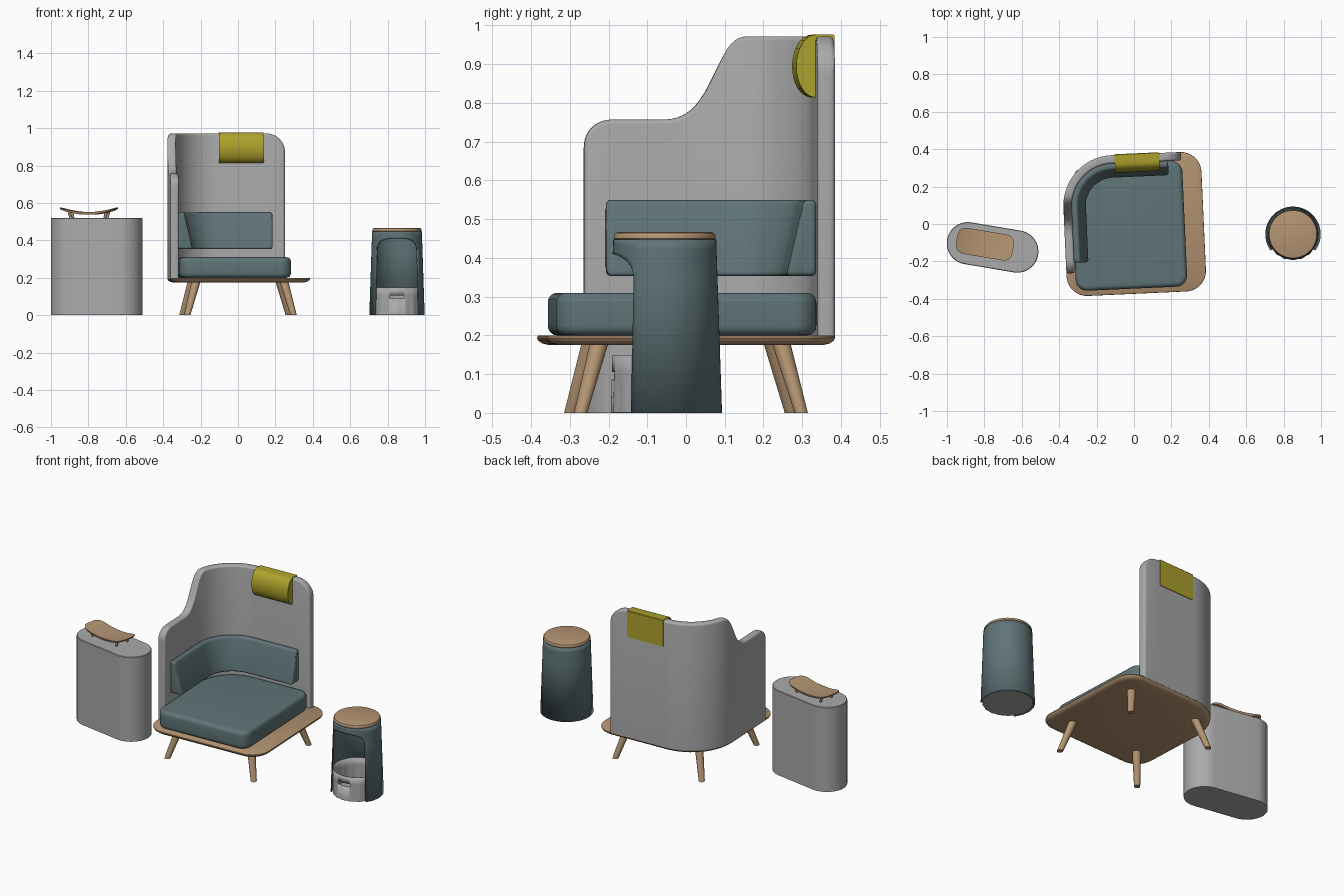
import bpy, bmesh, math
from math import sin, cos, pi, sqrt, radians
from mathutils import Matrix, Vector

if "Cube" in bpy.data.objects:
    bpy.data.objects.remove(bpy.data.objects["Cube"])


def material(name, rgb):
    m = bpy.data.materials.new(name)
    m.diffuse_color = (*rgb, 1)
    m.use_nodes = True
    m.node_tree.nodes["Principled BSDF"].inputs["Base Color"].default_value = m.diffuse_color
    return m


GREY = material("grey felt", (0.40, 0.40, 0.40))
TEAL = material("teal fabric", (0.115, 0.175, 0.185))
WOOD = material("oak wood", (0.46, 0.30, 0.17))
YELLOW = material("mustard fabric", (0.42, 0.36, 0.025))

CHAIR = Matrix.Rotation(radians(2.6), 4, 'Z')
TABLE = Matrix.Translation((-0.756, -0.125, 0)) @ Matrix.Rotation(radians(-9.5), 4, 'Z')
TRAY = Matrix.Translation((-0.797, -0.108, 0)) @ Matrix.Rotation(radians(-9.5), 4, 'Z')
STOOL = Matrix.Translation((0.85, -0.055, 0))


def finish(name, bm, mat, matrix, thickness=0):
    bmesh.ops.recalc_face_normals(bm, faces=bm.faces)
    me = bpy.data.meshes.new(name)
    bm.to_mesh(me)
    bm.free()
    me.transform(matrix)
    me.materials.append(mat)
    ob = bpy.data.objects.new(name, me)
    bpy.context.collection.objects.link(ob)
    bpy.ops.object.select_all(action='DESELECT')
    ob.select_set(True)
    bpy.context.view_layer.objects.active = ob
    bpy.ops.object.shade_smooth_by_angle(angle=radians(35))
    if thickness:
        mod = ob.modifiers.new("thickness", 'SOLIDIFY')
        mod.thickness = thickness
        mod.offset = -1
    return ob


def loft(name, rings, mat, matrix=Matrix()):
    """Skin closed rings of equal length and cap both ends."""
    bm = bmesh.new()
    vs = [[bm.verts.new(p) for p in ring] for ring in rings]
    n = len(vs[0])
    for a, b in zip(vs, vs[1:]):
        for i in range(n):
            j = (i + 1) % n
            bm.faces.new((a[i], a[j], b[j], b[i]))
    bm.faces.new(vs[0])
    bm.faces.new(vs[-1])
    return finish(name, bm, mat, matrix)


def slab(name, x0, x1, y0, y1, radii, layers, mat, matrix):
    """Rounded rectangle; radii run front-left, front-right, back-right, back-left; layers are (z, inset)."""
    rings = []
    for z, d in layers:
        ring = []
        for k, (x, y, r) in enumerate(zip((x0, x1, x1, x0), (y0, y0, y1, y1), radii)):
            cx = x + r if x == x0 else x - r
            cy = y + r if y == y0 else y - r
            for i in range(13):
                a = pi + k * pi / 2 + i * pi / 24
                ring.append((cx + (r - d) * cos(a), cy + (r - d) * sin(a), z))
        rings.append(ring)
    loft(name, rings, mat, matrix)


def soft_layers(z0, z1, r):
    q = [(r * (1 - sin(a)), r * (1 - cos(a))) for a in [i * pi / 10 for i in range(6)]]
    low = [(z0 + h, d) for d, h in q]
    return low + [(z0 + z1 - z, d) for z, d in reversed(low)]


def cone(name, p0, p1, r0, r1, mat, matrix):
    rings = [[(p[0] + r * cos(i * pi / 10), p[1] + r * sin(i * pi / 10), p[2]) for i in range(20)]
             for p, r in ((p0, r0), (p1, r1))]
    loft(name, rings, mat, matrix)


# --- chair base and legs
E, R, T = 0.373, 0.27, 0.045
slab("base_plate", -E, E, -E, E, (0.11, 0.11, 0.11, R),
     [(0.175, 0.03), (0.179, 0.014), (0.186, 0.004), (0.193, 0), (0.198, 0.001), (0.2, 0.004)], WOOD, CHAIR)
for sx, nx in ((-1, "left"), (1, "right")):
    for sy, ny in ((-1, "front"), (1, "back")):
        cone(f"{ny}_{nx}_leg", (sx * 0.285, sy * 0.285, 0), (sx * 0.235, sy * 0.235, 0.18),
             0.017, 0.024, WOOD, CHAIR)

# --- seat cushion
slab("seat_cushion", -0.325, 0.271, -0.345, 0.327, (0.06, 0.06, 0.06, 0.22),
     soft_layers(0.2, 0.31, 0.025), TEAL, CHAIR)

# --- curved wall path: up the left side, round the corner, along the back
Y0, X1 = -0.248, 0.267
S1 = E - R - Y0
S2 = S1 + R * pi / 2
LEN = S2 + X1 - (R - E)


def wall(s, d, z):
    """Point at length s along the wall, d inward from its outer face."""
    if s < S1:
        return (-E + d, Y0 + s, z)
    if s < S2:
        a = pi - (s - S1) / R
        return (R - E + (R - d) * cos(a), E - R + (R - d) * sin(a), z)
    return (R - E + s - S2, E - d, z)


def quarter(e, r):
    """Drop of a rounded corner at distance e from the end."""
    return 0 if e >= r else r - sqrt(max(0, r * r - (r - e) ** 2))


def height(s):
    keys = [(-0.06, 0.757, 0), (0.067, 0.832, 1.8), (0.115, 0.925, 1.7), (0.19, 0.972, 0)]
    y = Y0 + s
    if y <= keys[0][0]:
        return keys[0][1]
    for (a, za, ma), (b, zb, mb) in zip(keys, keys[1:]):
        if y <= b:
            w = b - a
            t = (y - a) / w
            return ((2*t**3 - 3*t*t + 1) * za + (t**3 - 2*t*t + t) * w * ma
                    + (3*t*t - 2*t**3) * zb + (t**3 - t*t) * w * mb)
    return keys[-1][1]


def stations(a, b):
    ends = [0, 0.001, 0.003, 0.007, 0.012, 0.02, 0.03, 0.045, 0.06, 0.075, 0.09]
    n = 80
    mid = [a + 0.1 + (b - a - 0.2) * i / n for i in range(n + 1)]
    return [a + e for e in ends] + mid + [b - e for e in reversed(ends)]


# --- tall privacy screen
rings = []
for s in stations(0, LEN):
    n = quarter(min(s, LEN - s), 0.012)
    top = height(s) - quarter(s, 0.07) - quarter(LEN - s, 0.1)
    d0, d1 = n, T - n
    r = min(0.012, (d1 - d0) / 2 - 0.0005)
    arc = [(r * (1 - cos(i * pi / 8)), r * (1 - sin(i * pi / 8))) for i in range(5)]
    sec = [(d0, 0.195)] + [(d0 + u, top - v) for u, v in arc]
    sec += [(d1 - u, top - v) for u, v in reversed(arc)] + [(d1, 0.195)]
    rings.append([wall(s, d, z) for d, z in sec])
loft("screen", rings, GREY, CHAIR)


def rounded(pts, r):
    out = []
    for i, p in enumerate(pts):
        p, a, b = Vector(p), Vector(pts[i - 1]), Vector(pts[(i + 1) % len(pts)])
        pa, pb = p + (a - p).normalized() * r, p + (b - p).normalized() * r
        for k in range(5):
            t = k / 4
            out.append(pa * (1 - t) ** 2 + p * 2 * t * (1 - t) + pb * t * t)
    return out


# --- wedge-shaped back cushion following the wall
sec = rounded([(T, 0.353), (T, 0.55), (T + 0.032, 0.55), (T + 0.078, 0.353)], 0.014)
ca, cb = T + 0.035, 0.45
rings = []
A, B = 0.055, LEN - 0.07
for s in stations(A, B):
    n = quarter(min(s - A, B - s), 0.014)
    rings.append([wall(s, ca + (p.x - ca) * (1 - n / 0.04), cb + (p.y - cb) * (1 - n / 0.1)) for p in sec])
loft("back_cushion", rings, TEAL, CHAIR)

# --- headrest: half-round pad draped over the top of the screen
prof = [(E - T - 0.05 * sin(i * pi / 16), 0.895 - 0.081 * cos(i * pi / 16)) for i in range(17)]
prof += [(E + 0.001, 0.976), (E + 0.004, 0.973), (E + 0.004, 0.814)]
loft("headrest", [[(x, y, z) for y, z in prof] for x in (-0.088, 0.152)], YELLOW, CHAIR)

# --- side table: stadium block
slab("side_table", -0.247, 0.247, -0.113, 0.113, (0.1129,) * 4,
     [(0, 0), (0.517, 0), (0.52, 0.003)], GREY, TABLE)

# --- bowed tray on small feet
rings = []
for i in range(33):
    u = -0.153 * cos(pi * i / 32)
    w = 0.07 - quarter(0.153 - abs(u), 0.045)
    z = 0.551 + 0.024 * (u / 0.153) ** 2
    h = 0.014 - 0.007 * (u / 0.153) ** 2
    rings.append([(u, -w, z), (u, w, z), (u, w - 0.004, z - h), (u, -w + 0.004, z - h)])
loft("tray", rings, WOOD, TRAY)
for sx in (-1, 1):
    for sy in (-1, 1):
        cone("tray_foot", (sx * 0.092, sy * 0.042, 0.518), (sx * 0.1, sy * 0.042, 0.55),
             0.006, 0.009, WOOD, TRAY)

# --- stool shell with an arched front opening
OPEN = radians(54)


def ring_point(a, r, z):
    return (r * sin(a), -r * cos(a), z)


bm = bmesh.new()
arch = [OPEN * sin(pi / 2 * (i / 12 - 1)) for i in range(25)]
rest = [OPEN + (2 * pi - 2 * OPEN) * i / 48 for i in range(1, 48)]
angles = arch + rest
cols = []
for a in angles:
    front = abs(a) <= OPEN + 1e-6
    spring = 0.34
    if front:
        spring += 0.07 * max(0, 1 - (abs(a) / OPEN) ** 2.6) ** (1 / 2.6)
    zs = [0] + [spring + (0.447 - spring) * k / 4 for k in range(5)]
    cols.append([bm.verts.new(ring_point(a, 0.148 - 0.015 * z / 0.447, z)) for z in zs])
for i, c in enumerate(cols):
    d = cols[(i + 1) % len(cols)]
    for k in range(1 if i < len(arch) - 1 else 0, 5):
        bm.faces.new((c[k], d[k], d[k + 1], c[k + 1]))
bmesh.ops.delete(bm, geom=[v for v in bm.verts if not v.link_faces], context='VERTS')
finish("stool_shell", bm, TEAL, STOOL, 0.008)

# --- stool seat
lid = [(0.438, 0.122), (0.45, 0.131), (0.458, 0.131), (0.464, 0.127), (0.467, 0.118)]
loft("stool_seat", [[ring_point(i * pi / 32, r, z) for i in range(64)] for z, r in lid], WOOD, STOOL)

# --- pleated open basket with a grip slot
bm = bmesh.new()
N = 144
levels = [0.001, 0.088, 0.106, 0.148]
grid = []
for z in levels:
    grid.append([bm.verts.new(ring_point(2 * pi * i / N, 0.137 - 0.01 * z + 0.0018 * cos(18 * 2 * pi * i / N)
                                         * (1 - z / 0.16), z)) for i in range(N)])
bm.faces.new(grid[0])
for k in range(3):
    for i in range(N):
        if k == 1 and (i < 7 or i >= N - 7):
            continue
        j = (i + 1) % N
        bm.faces.new((grid[k][i], grid[k][j], grid[k + 1][j], grid[k + 1][i]))
finish("stool_basket", bm, GREY, STOOL, 0.005)
